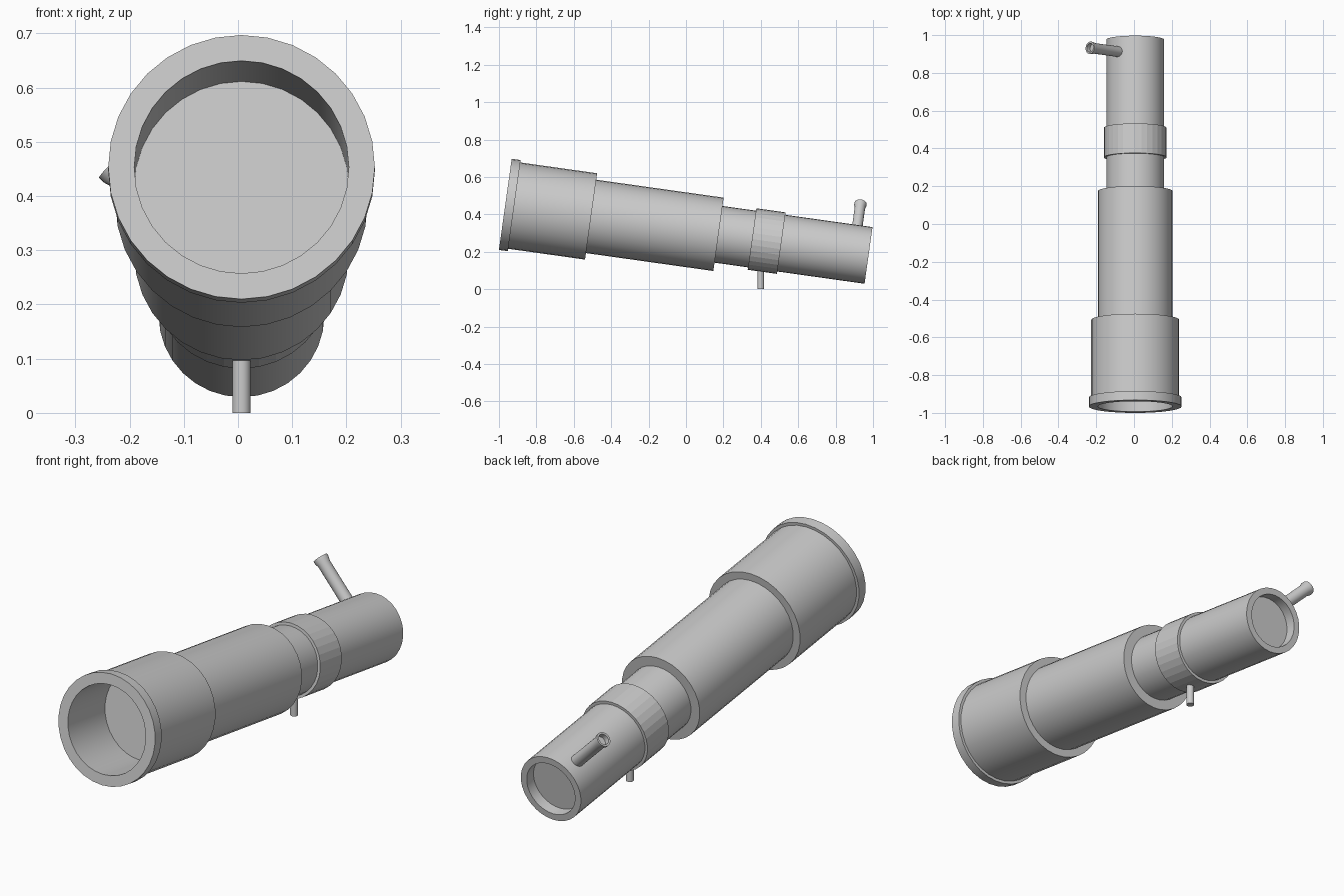
import bpy, bmesh, math
from mathutils import Vector

if "Cube" in bpy.data.objects:
    bpy.data.objects.remove(bpy.data.objects["Cube"])

TILT = math.radians(8)
CX = 0.0065
AXIS = Vector((0, math.cos(TILT), -math.sin(TILT)))
FRONT = Vector((CX, -0.966, 0.4535))

grey = bpy.data.materials.new("plain_grey")
grey.diffuse_color = (0.6, 0.6, 0.6, 1)
grey.use_nodes = True
grey.node_tree.nodes["Principled BSDF"].inputs["Base Color"].default_value = grey.diffuse_color


def lathe(name, profile, origin, direction, sides=32, smooth=True):
    """Turn (radius, distance) points around a line; radius 0 closes an end."""
    bm = bmesh.new()
    rings = []
    for r, d in profile:
        if r == 0:
            rings.append([bm.verts.new((0, 0, d))] * sides)
        else:
            rings.append([bm.verts.new((r * math.cos(i * math.tau / sides),
                                        r * math.sin(i * math.tau / sides), d))
                          for i in range(sides)])
    for a, b in zip(rings, rings[1:]):
        for i in range(sides):
            j = (i + 1) % sides
            quad = list(dict.fromkeys((a[i], a[j], b[j], b[i])))
            bm.faces.new(quad)
    bmesh.ops.recalc_face_normals(bm, faces=bm.faces)
    # merge the flat end fans into single caps
    bmesh.ops.dissolve_limit(bm, angle_limit=0.001, verts=bm.verts[:], edges=bm.edges[:])
    mesh = bpy.data.meshes.new(name)
    bm.to_mesh(mesh)
    bm.free()
    mesh.materials.append(grey)
    ob = bpy.data.objects.new(name, mesh)
    bpy.context.collection.objects.link(ob)
    ob.rotation_euler = Vector(direction).to_track_quat('Z', 'Y').to_euler()
    ob.location = origin
    if smooth:
        bpy.ops.object.select_all(action='DESELECT')
        ob.select_set(True)
        bpy.context.view_layer.objects.active = ob
        bpy.ops.object.shade_smooth_by_angle(angle=math.radians(30))
    return ob


# Wide front housing with lip and recessed lens
lathe("objective_housing",
      [(0, 0.273), (0.198, 0.273), (0.198, 0), (0.246, 0), (0.246, 0.048),
       (0.233, 0.048), (0.233, 0.463), (0, 0.463)], FRONT, AXIS)

# Middle tube
lathe("middle_tube", [(0, 0.44), (0.198, 0.44), (0.198, 1.151), (0, 1.151)], FRONT, AXIS)

# Narrow rear tube with recessed eye lens
lathe("eyepiece_tube",
      [(0, 1.12), (0.153, 1.12), (0.153, 1.961), (0.123, 1.961),
       (0.123, 1.911), (0, 1.911)], FRONT, AXIS)

# Faceted grip ring
lathe("focus_ring",
      [(0.148, 1.332), (0.166, 1.332), (0.166, 1.49), (0.148, 1.49), (0.148, 1.332)],
      FRONT, AXIS, smooth=False)

# Slanted side stalk with flared, hollow tip
tip = Vector((-0.233, 0.933, 0.457))
up = Vector((0, math.sin(TILT), math.cos(TILT)))
stalk_dir = (up - Vector((1, 0, 0))).normalized()
lathe("side_stalk",
      [(0, -0.27), (0.028, -0.27), (0.028, -0.03), (0.033, -0.012), (0.033, 0),
       (0.024, 0), (0.024, -0.025), (0, -0.025)], tip, stalk_dir, sides=24)

# Short upright mounting pin
lathe("mount_pin", [(0, 0), (0.017, 0), (0.017, 0.13), (0, 0.13)],
      Vector((CX, 0.4, 0)), (0, 0, 1), sides=24)
